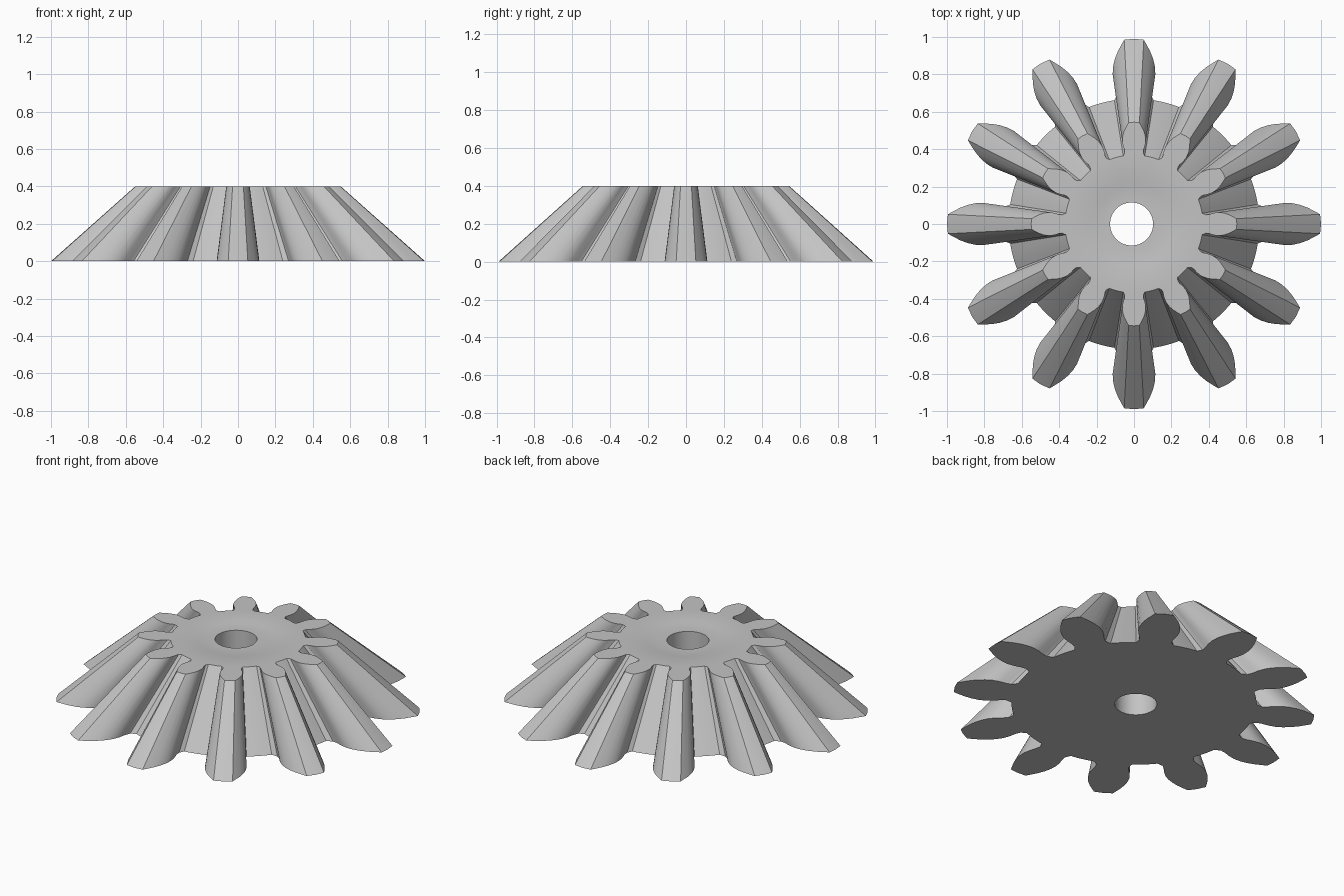
import bpy, bmesh, math

cube = bpy.data.objects.get("Cube")
if cube:
    bpy.data.objects.remove(cube)

TEETH = 12
HEIGHT = 0.4
TAPER = 0.55          # size of the top section relative to the base
ROOT = 0.67
BORE, BORE_X = 0.115, -0.013
STRETCH = 1.01
STEPS = [-9, -4.5, 0, 4.5, 9, 12, 15, 18]   # degrees around one tooth pitch
# Half outline of a tooth at the base: radius, half width
FLANK = [(0.69, 0.089), (0.72, 0.093), (0.76, 0.106), (0.80, 0.113), (0.84, 0.111),
         (0.88, 0.102), (0.92, 0.087), (0.96, 0.066), (0.985, 0.052)]

steel = bpy.data.materials.new("light_grey_metal")
steel.use_nodes = True
colour = (0.55, 0.55, 0.55, 1)
steel.diffuse_color = colour
steel.node_tree.nodes["Principled BSDF"].inputs["Base Color"].default_value = colour

bm = bmesh.new()
pitch = 2 * math.pi / TEETH
angles = [i * pitch + math.radians(a) for i in range(TEETH) for a in STEPS]
count = len(angles)


def ring(radius, z, x=0):
    return [bm.verts.new((x + radius * math.cos(a), radius * math.sin(a), z)) for a in angles]


def bridge(a, b, skip_teeth=False):
    for i in range(count):
        if skip_teeth and i % len(STEPS) < 4:
            continue
        j = (i + 1) % count
        bm.faces.new((a[i], a[j], b[j], b[i]))


# Body: bored cone with a shallow recess around the bore
bore_low = ring(BORE, 0, BORE_X)
base = ring(ROOT, 0)
top = ring(ROOT * TAPER, HEIGHT)
recess_outer = ring(0.235, HEIGHT)
recess_inner = ring(0.21, HEIGHT - 0.006)
bore_high = ring(BORE, HEIGHT - 0.006, BORE_X)
bridge(bore_low, base)
bridge(base, top, True)
bridge(top, recess_outer)
bridge(recess_outer, recess_inner)
bridge(recess_inner, bore_high)
bridge(bore_high, bore_low)

# Teeth: tapered outlines joined to the root circles
outline = [(r, -w) for r, w in FLANK] + [(0.99, 0)] + [(r, w) for r, w in reversed(FLANK)]
for t in range(TEETH):
    c, s = math.cos(t * pitch), math.sin(t * pitch)
    first = t * len(STEPS)
    loops = []
    for root, scale, z in ((base, 1, 0), (top, TAPER, HEIGHT)):
        points = [bm.verts.new((STRETCH * scale * (r * c - w * s), scale * (r * s + w * c), z))
                  for r, w in outline]
        loops.append([root[first]] + points + [root[first + 4]])
        bm.faces.new(loops[-1] + [root[first + k] for k in (3, 2, 1)])
    low, high = loops
    for k in range(len(low) - 1):
        bm.faces.new((low[k], low[k + 1], high[k + 1], high[k]))

bmesh.ops.recalc_face_normals(bm, faces=bm.faces[:])
mesh = bpy.data.meshes.new("bevel_gear")
bm.to_mesh(mesh)
bm.free()
mesh.materials.append(steel)
gear = bpy.data.objects.new("bevel_gear", mesh)
bpy.context.collection.objects.link(gear)

bpy.ops.object.select_all(action='DESELECT')
gear.select_set(True)
bpy.context.view_layer.objects.active = gear
bpy.ops.object.shade_smooth_by_angle(angle=math.radians(32))
